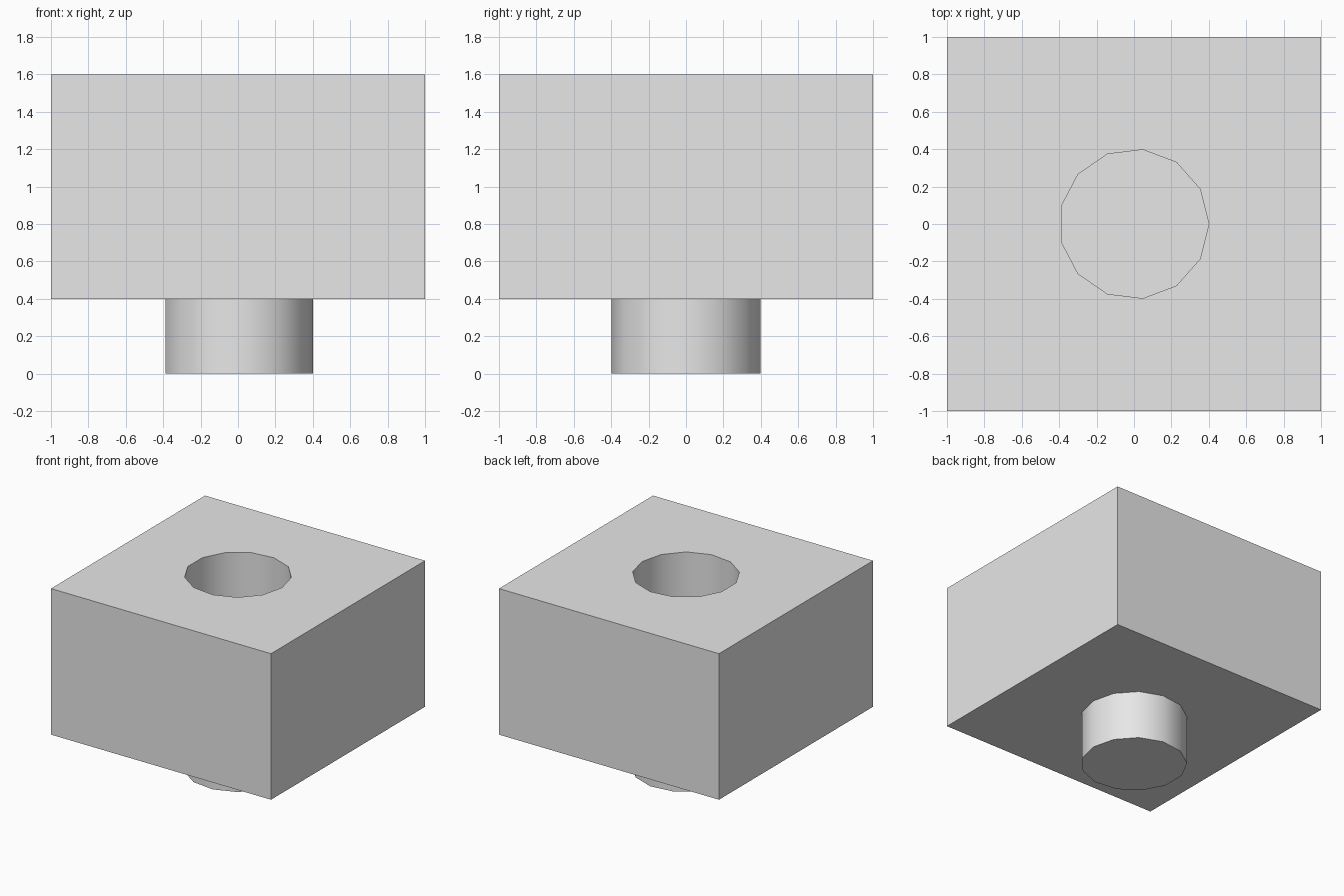
import bpy
import math

SIDES = 13
RADIUS = 0.4

default_cube = bpy.data.objects.get("Cube")
if default_cube:
    bpy.data.objects.remove(default_cube, do_unlink=True)

# One plain material
grey = bpy.data.materials.new("light_grey")
grey.use_nodes = True
colour = (0.8, 0.8, 0.8, 1)
grey.diffuse_color = colour
grey.node_tree.nodes["Principled BSDF"].inputs["Base Color"].default_value = colour


def prism(name, bottom, top):
    """Upright prism with one corner pointing to +x."""
    bpy.ops.mesh.primitive_cylinder_add(
        vertices=SIDES, radius=RADIUS, depth=top - bottom,
        location=(0, 0, (bottom + top) / 2), rotation=(0, 0, -math.pi / 2))
    obj = bpy.context.object
    obj.name = name
    obj.data.materials.append(grey)
    return obj


def combine(target, tool, operation):
    """Apply a boolean to the target and discard the tool."""
    tool.hide_render = True
    mod = target.modifiers.new(operation.lower(), 'BOOLEAN')
    mod.operation = operation
    mod.solver = 'EXACT'
    mod.object = tool
    bpy.ops.object.select_all(action='DESELECT')
    target.select_set(True)
    bpy.context.view_layer.objects.active = target
    bpy.ops.object.modifier_apply(modifier=mod.name)
    bpy.data.objects.remove(tool, do_unlink=True)


# Main block
bpy.ops.mesh.primitive_cube_add(size=2, location=(0, 0, 1))
block = bpy.context.object
block.name = "socket_block"
block.scale.z = 0.6
block.data.materials.append(grey)
bpy.ops.object.transform_apply(location=True, rotation=True, scale=True)

# Peg below and matching socket above
combine(block, prism("peg", 0, 0.6), 'UNION')
combine(block, prism("socket_cutter", 1.2, 1.8), 'DIFFERENCE')

# Rounded walls, sharp rims and corners
bpy.ops.object.shade_smooth_by_angle(angle=math.radians(30))
